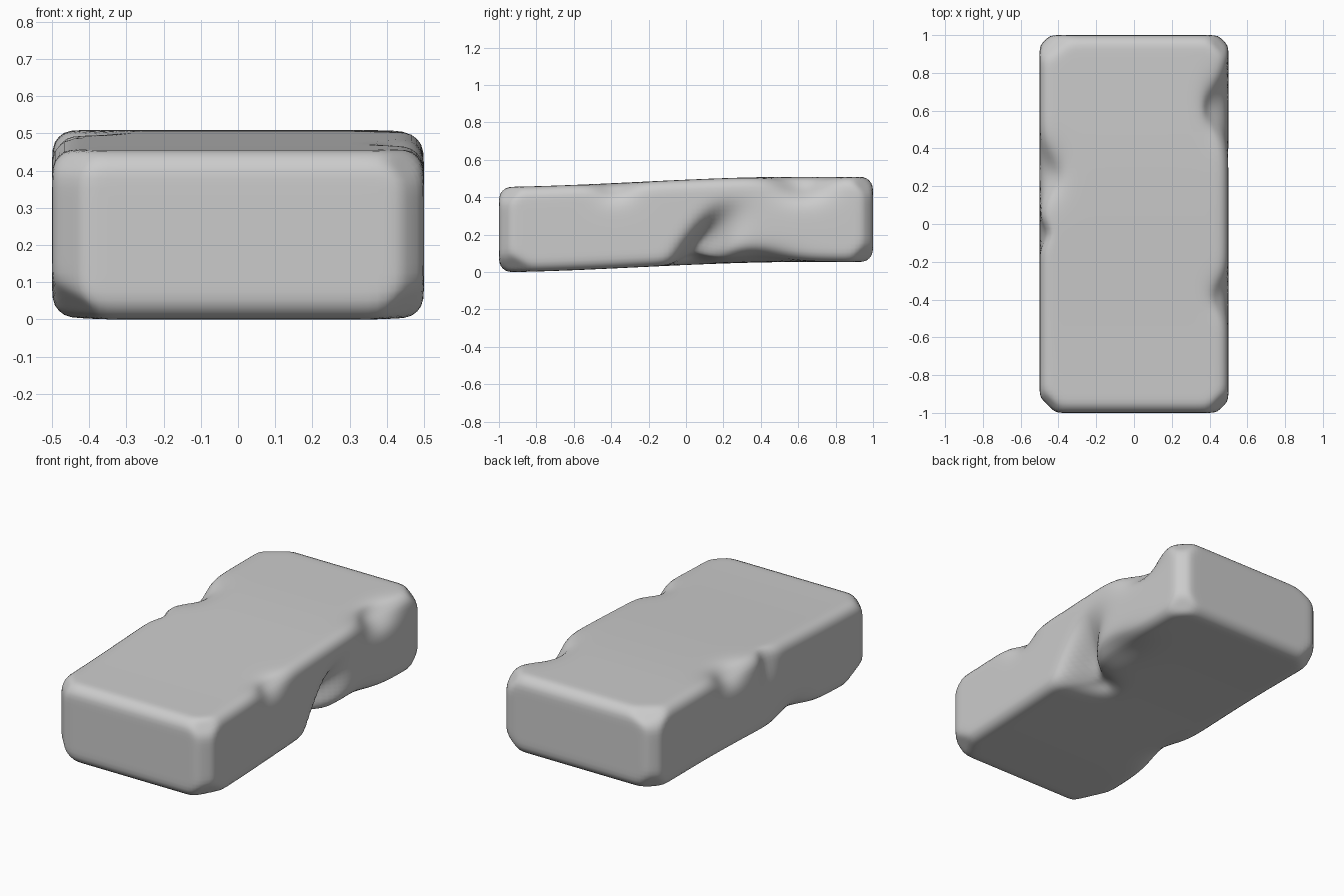
import bpy
import bmesh
from math import exp
from mathutils import Vector

old = bpy.data.objects.get("Cube")
if old:
    bpy.data.objects.remove(old, do_unlink=True)

stone = bpy.data.materials.new("grey stone")
stone.use_nodes = True
grey = (0.6, 0.6, 0.6, 1)
stone.diffuse_color = grey
stone.node_tree.nodes["Principled BSDF"].inputs["Base Color"].default_value = grey

HALF = Vector((0.5, 1.0, 0.228))
STEP = 0.025


def smoothstep(a, b, v):
    t = min(max((v - a) / (b - a), 0), 1)
    return t * t * (3 - 2 * t)


def chip(co, normal, depth):
    """Flatten whatever lies outside a plane set in from one edge or corner."""
    n = Vector(normal)
    corner = Vector([h * ((c > 0) - (c < 0)) for h, c in zip(HALF, n)])
    n.normalize()
    over = n.dot(co) - (n.dot(corner) - depth)
    return co - n * over if over > 0 else co


def dent(co, centre, size, push):
    """Push the surface in around a point, fading out smoothly."""
    q = [(c - m) / s for c, m, s in zip(co, centre, size)]
    return co + Vector(push) * exp(-sum(v * v for v in q))


# Worn edges, then broken corners: plane direction and depth
chips = [((x, 0, z), 0.025) for x in (-1, 1) for z in (-1, 1)]
chips += [((0, y, z), 0.028) for y in (-1, 1) for z in (-1, 1)]
chips += [((-1, -1, 0), 0.06), ((1, -1, 0), 0.045), ((1, 1, 0), 0.04), ((-1, 1, 0), 0.04)]
chips += [((x, y, z), 0.085) for x in (-1, 1) for y in (-1, 1) for z in (-1, 1)]
chips += [((-0.5, 0.67, 1), 0.085), ((-1, -0.5, -1), 0.1), ((1, -0.6, -1), 0.09)]

# Nicks and gouges: centre, spread and push
dents = [
    ((0.5, 0.62, 0.23), (0.1, 0.15, 0.1), (-0.09, 0, -0.05)),
    ((0.5, -0.38, 0.23), (0.08, 0.1, 0.08), (-0.05, 0, -0.03)),
    ((-0.5, 0.27, 0.23), (0.1, 0.13, 0.09), (0.06, 0, -0.05)),
    ((-0.5, -0.05, 0.2), (0.08, 0.06, 0.12), (0.04, 0, 0)),
    ((0.5, 0.35, -0.23), (0.16, 0.22, 0.07), (-0.04, 0, 0.04)),
    ((-0.5, -0.3, -0.23), (0.1, 0.15, 0.08), (0.04, 0, 0.03)),
]


def gouge(co):
    """Slanted groove on the right flank, deepest at the underside."""
    rise = (co.z + HALF.z) / (2 * HALF.z)
    middle = 0.02 + 0.27 * rise
    off = co.y - middle
    width = 0.07 if off < 0 else 0.12
    side = smoothstep(0.1, 0.5, co.x)
    amount = side * exp(-(off / width) ** 2) * (1 - smoothstep(0.05, 0.8, rise))
    return co + Vector((-0.2, 0, 0.06 * (1 - rise))) * amount


# Stone block: a box sliced into a fine grid
bm = bmesh.new()
bmesh.ops.create_cube(bm, size=2)
bmesh.ops.scale(bm, vec=HALF, verts=bm.verts)
for axis in range(3):
    normal = Vector([float(i == axis) for i in range(3)])
    count = round(2 * HALF[axis] / STEP)
    for i in range(1, count):
        at = normal * (2 * HALF[axis] * i / count - HALF[axis])
        bmesh.ops.bisect_plane(bm, geom=bm.verts[:] + bm.edges[:] + bm.faces[:],
                               plane_co=at, plane_no=normal)

for v in bm.verts:
    co = v.co.copy()
    for _ in range(2):
        for normal, depth in chips:
            co = chip(co, normal, depth)
    for centre, size, push in dents:
        co = dent(co, centre, size, push)
    v.co = gouge(co)

for _ in range(3):
    bmesh.ops.smooth_vert(bm, verts=bm.verts, factor=0.5,
                          use_axis_x=True, use_axis_y=True, use_axis_z=True)

# Gentle rise from front to back, then rest on the ground
for v in bm.verts:
    v.co.z += 0.055 * smoothstep(-1.1, 0.6, v.co.y)
low = min(v.co.z for v in bm.verts)
for v in bm.verts:
    v.co.z -= low
bmesh.ops.recalc_face_normals(bm, faces=bm.faces)

mesh = bpy.data.meshes.new("stone_block")
bm.to_mesh(mesh)
bm.free()
mesh.materials.append(stone)
block = bpy.data.objects.new("stone_block", mesh)
bpy.context.collection.objects.link(block)
for p in mesh.polygons:
    p.use_smooth = True
